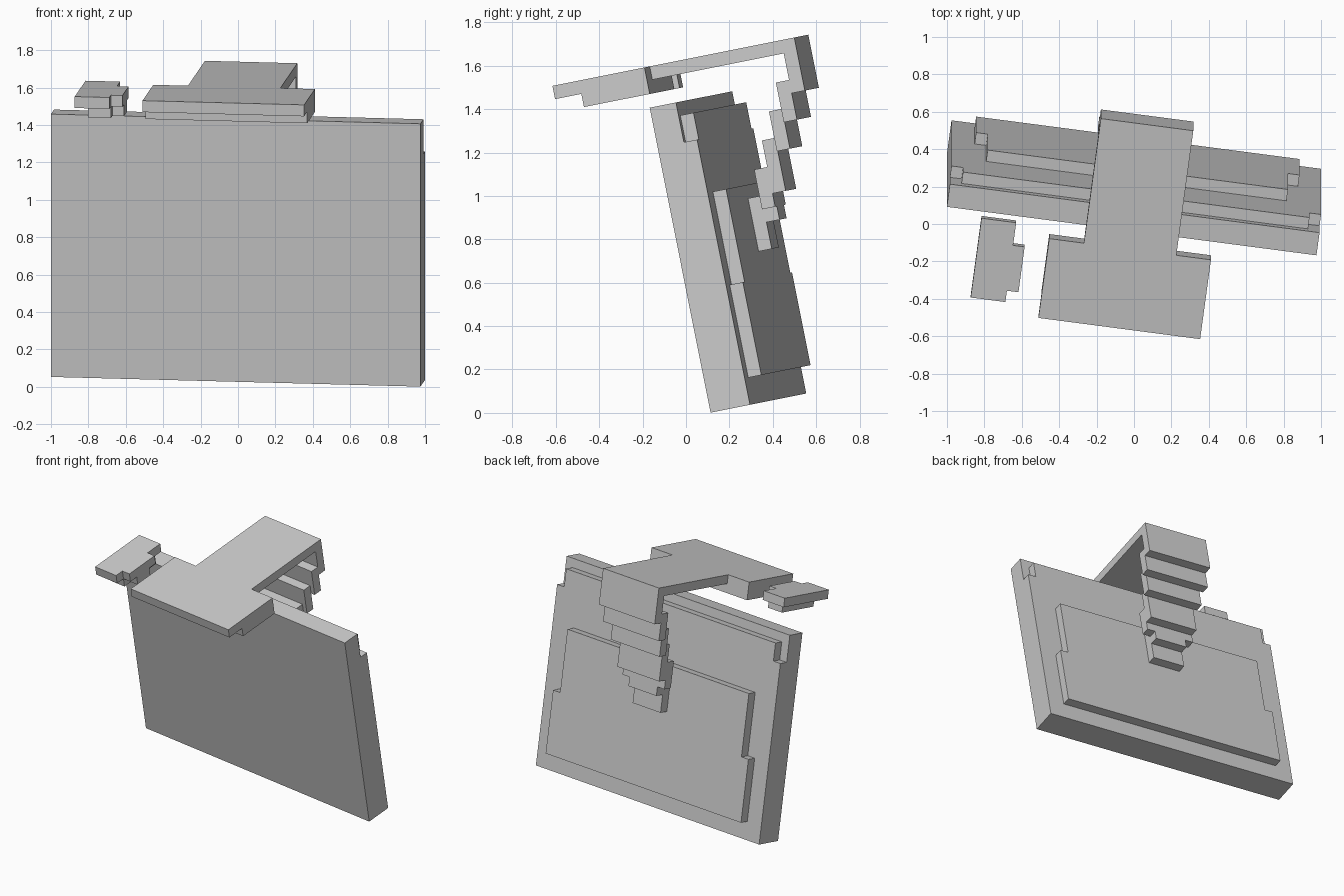
import bpy, bmesh
from math import radians
from mathutils import Matrix, Vector

if "Cube" in bpy.data.objects:
    bpy.data.objects.remove(bpy.data.objects["Cube"])

UNIT = 0.0623  # one block
# Whole model leans forward and is turned slightly
PLACE = (Matrix.Translation((-0.0125, 0.243, 0.027))
         @ Matrix.Rotation(radians(11.3), 4, 'X')
         @ Matrix.Rotation(radians(-7.62), 4, 'Z')
         @ Matrix.Scale(UNIT, 4))


def finish(name, bm):
    bmesh.ops.recalc_face_normals(bm, faces=bm.faces)
    bm.transform(PLACE)
    mesh = bpy.data.meshes.new(name)
    bm.to_mesh(mesh)
    bm.free()
    obj = bpy.data.objects.new(name, mesh)
    bpy.context.collection.objects.link(obj)
    return obj


def add_prism(bm, outline, lo, hi, axis):
    """Extrude a 2D outline along axis: 'Y' takes (x, z), 'Z' takes (x, y)."""
    def point(p, d):
        return (p[0], d, p[1]) if axis == 'Y' else (p[0], p[1], d)
    face = bm.faces.new([bm.verts.new(point(p, lo)) for p in outline])
    out = bmesh.ops.extrude_face_region(bm, geom=[face])
    shift = Vector((0, hi - lo, 0) if axis == 'Y' else (0, 0, hi - lo))
    bmesh.ops.translate(bm, vec=shift,
                        verts=[g for g in out['geom'] if isinstance(g, bmesh.types.BMVert)])


def add_box(bm, x0, x1, y0, y1, z0, z1):
    add_prism(bm, [(x0, y0), (x1, y0), (x1, y1), (x0, y1)], z0, z1, 'Z')


def prism(name, outline, lo, hi, axis):
    bm = bmesh.new()
    add_prism(bm, outline, lo, hi, axis)
    return finish(name, bm)


def boxes(name, items):
    bm = bmesh.new()
    for item in items:
        add_box(bm, *item)
    return finish(name, bm)


def mirrored(half):
    """Complete a right-half outline with its mirror image."""
    return half + [(-x, y) for x, y in reversed(half)]


# Slab: front panel, notched backing and raised rear plate
boxes("front_panel", [(-16, 16, 0, 2, 0, 23)])
prism("backing_panel", mirrored([(16, 0), (16, 20), (15, 20), (15, 22)]), 2, 3, 'Y')
prism("rear_plate", mirrored([(14, 2), (14, 9), (13, 9), (13, 16)]), 3, 4, 'Y')

# T-shaped top plate with a thickened crossbar
prism("top_plate", mirrored([(7, -8), (7, -1), (4, -1), (4, 10)]), 25, 26, 'Z')
boxes("crossbar_underside", [(-7, 7, -6, -1, 24, 25)])

# Stepped support: half width, front, bottom, top of each step
STEPS = [(4, 9, 22, 25), (4, 8, 20, 23), (3.5, 7, 18, 21), (3, 6, 15, 19),
         (3, 5, 14, 17), (2, 5, 13, 14), (2, 4, 11, 15)]
boxes("stepped_support", [(-w, w, y, y + 1, z0, z1) for w, y, z0, z1 in STEPS])

# Small separate top piece beside the crossbar
prism("side_button", [(-13, -7), (-10, -7), (-10, -6), (-9, -6), (-9, -2),
                      (-10, -2), (-10, 0), (-13, 0)], 25, 26, 'Z')
prism("side_button_underside", [(-12, -6), (-10, -6), (-10, -5), (-9, -5), (-9, -3),
                                (-10, -3), (-10, -1), (-12, -1)], 24, 25, 'Z')
